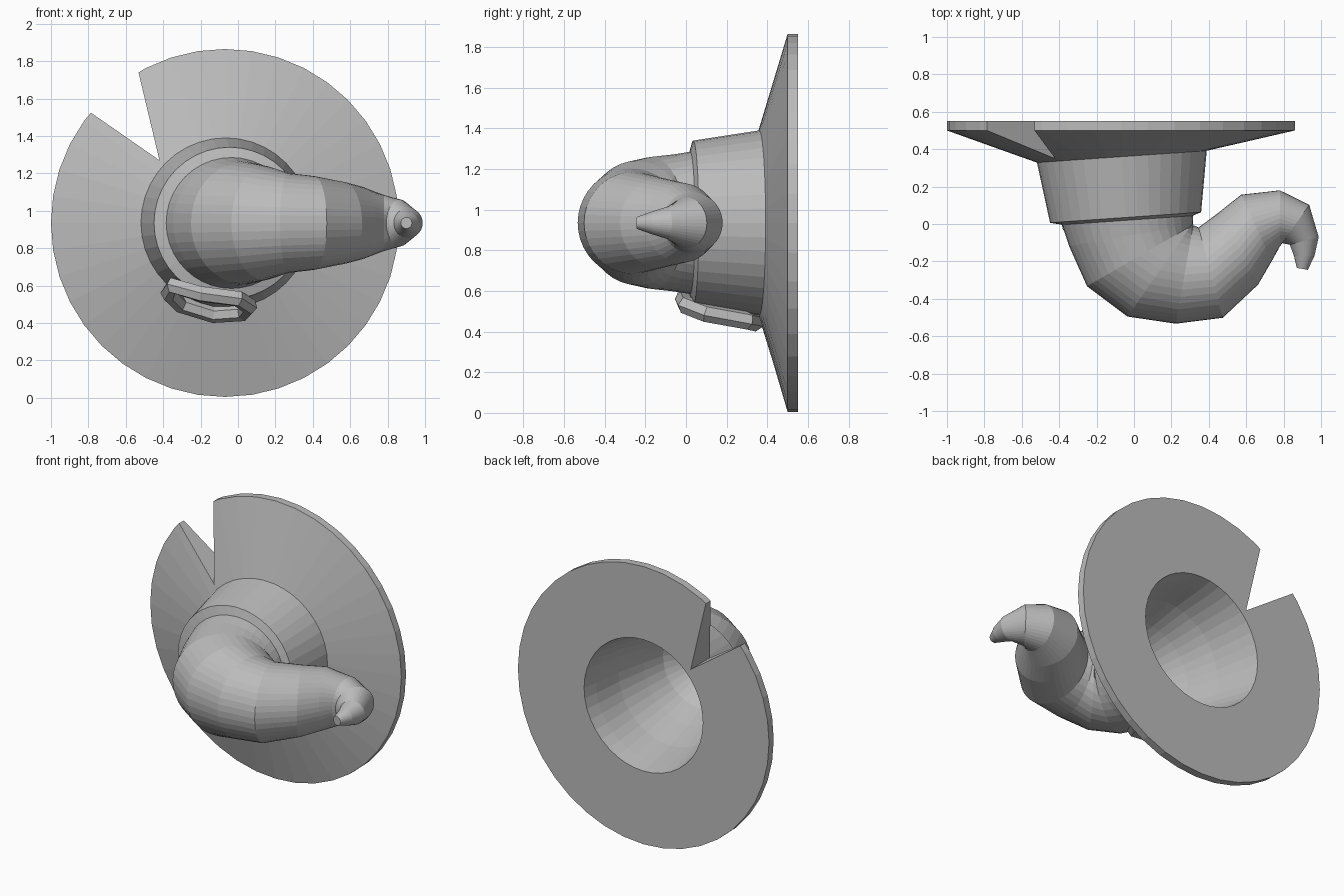
import bpy, bmesh, math
from mathutils import Vector

if "Cube" in bpy.data.objects:
    bpy.data.objects.remove(bpy.data.objects["Cube"])

ZC, SIDES = 0.935, 40

grey = bpy.data.materials.new("felt grey")
grey.diffuse_color = (0.5, 0.5, 0.5, 1)
grey.use_nodes = True
grey.node_tree.nodes["Principled BSDF"].inputs["Base Color"].default_value = grey.diffuse_color


def add_object(name, bm):
    bmesh.ops.recalc_face_normals(bm, faces=bm.faces)
    me = bpy.data.meshes.new(name)
    bm.to_mesh(me)
    bm.free()
    ob = bpy.data.objects.new(name, me)
    bpy.context.collection.objects.link(ob)
    me.materials.append(grey)
    return ob


def loft(name, rings):
    """Skin circles given as (x, y, turn in degrees, radius), capped at both ends."""
    bm = bmesh.new()
    loops = []
    for x, y, turn, r in rings:
        a = math.radians(turn)
        u = Vector((math.cos(a), math.sin(a), 0))
        c = Vector((x, y, ZC))
        loops.append([bm.verts.new(c + r * (u * math.cos(t) + Vector((0, 0, math.sin(t)))))
                      for t in (2 * math.pi * i / SIDES for i in range(SIDES))])
    for p, q in zip(loops, loops[1:]):
        for i in range(SIDES):
            j = (i + 1) % SIDES
            bm.faces.new((p[i], p[j], q[j], q[i]))
    bm.faces.new(loops[0])
    bm.faces.new(loops[-1])
    return add_object(name, bm)


# Hollow lining, from its deepest point out to the back opening
lining = [(-.03, -.25, 0, .08), (-.03, -.20, 0, .20), (-.04, -.10, 0, .28),
          (-.05, .05, 0, .33), (-.06, .25, 0, .385), (-.07, .45, 0, .42), (-.07, .55, 0, .44)]
# Wide brim with a thin rim
brim = [(-.07, .55, 0, .93), (-.07, .50, 0, .93)]
# Tapered band and its step
band = [(-.065, .36, 4, .455), (-.045, .035, 4, .405), (-.035, .02, 4, .35)]
# Curled crown, ending in a hooked tip
crown = [(-.015, -.06, 10, .337), (.03, -.17, 30, .325), (.14, -.245, 55, .305),
         (.27, -.27, 80, .267), (.41, -.26, 105, .25), (.56, -.13, 118, .22),
         (.655, -.02, 115, .195), (.78, .03, 90, .15), (.865, .0, 55, .125),
         (.91, -.09, 15, .08), (.91, -.17, 0, .055), (.90, -.24, -10, .03)]
hat = loft("hat", lining + brim + band + crown)

# Torn notch cut out of the brim
bm = bmesh.new()
outline = [(-.42, 1.27), (-.56, 1.857), (-.96, 1.645)]
face = bm.faces.new([bm.verts.new((x, .2, z)) for x, z in outline])
ext = bmesh.ops.extrude_face_region(bm, geom=[face])
bmesh.ops.translate(bm, vec=(0, .6, 0),
                    verts=[v for v in ext["geom"] if isinstance(v, bmesh.types.BMVert)])
cutter = add_object("notch_cutter", bm)
cutter.hide_render = True
mod = hat.modifiers.new("notch", 'BOOLEAN')
mod.operation, mod.solver, mod.object = 'DIFFERENCE', 'EXACT', cutter
bpy.context.view_layer.objects.active = hat
hat.select_set(True)
bpy.ops.object.modifier_apply(modifier=mod.name)
bpy.data.objects.remove(cutter)

# Buckle frame wrapped against the underside of the band
path = [(-.35, .0, .60), (-.2, -.01, .555), (0, .0, .53), (.06, .1, .49),
        (.03, .3, .455), (-.13, .34, .445), (-.31, .3, .50), (-.37, .1, .56)]
cu = bpy.data.curves.new("buckle", 'CURVE')
cu.dimensions = '3D'
cu.bevel_depth, cu.bevel_resolution = .045, 1
sp = cu.splines.new('POLY')
sp.points.add(len(path) - 1)
for pt, co in zip(sp.points, path):
    pt.co = (*co, 1)
sp.use_cyclic_u = True
sp.use_smooth = False
cu.materials.append(grey)
buckle = bpy.data.objects.new("buckle", cu)
bpy.context.collection.objects.link(buckle)
bpy.ops.object.select_all(action='DESELECT')
buckle.select_set(True)
bpy.context.view_layer.objects.active = buckle
bpy.ops.object.convert(target='MESH')
